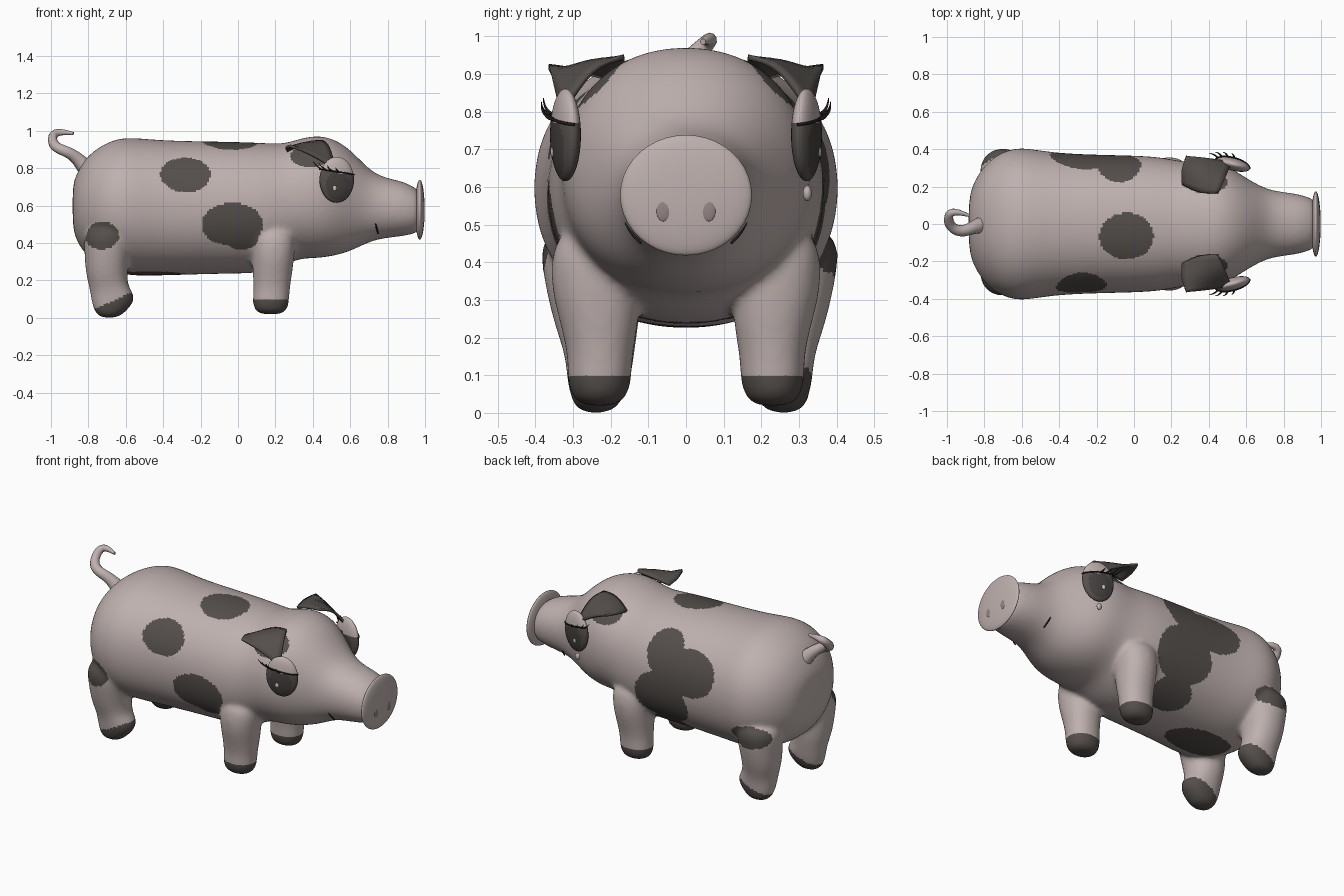
import bpy, bmesh, math
from mathutils import Vector, Matrix

cube = bpy.data.objects.get("Cube")
if cube:
    bpy.data.objects.remove(cube)


def material(name, rgb):
    m = bpy.data.materials.new(name)
    m.use_nodes = True
    m.diffuse_color = (*rgb, 1)
    m.node_tree.nodes["Principled BSDF"].inputs["Base Color"].default_value = (*rgb, 1)
    return m


SKIN = material("dusty pink skin", (0.52, 0.44, 0.43))
DARK = material("dark brown patch", (0.09, 0.078, 0.072))
IRIS = material("dark iris", (0.06, 0.053, 0.05))
LASH = material("black lash", (0.015, 0.013, 0.012))
SHINE = material("pale eye shine", (0.6, 0.58, 0.56))
NOSE = material("nostril pink", (0.29, 0.235, 0.23))


def make_object(name, bm, *mats):
    bmesh.ops.recalc_face_normals(bm, faces=bm.faces)
    me = bpy.data.meshes.new(name)
    bm.to_mesh(me)
    bm.free()
    for m in mats:
        me.materials.append(m)
    me.shade_smooth()
    ob = bpy.data.objects.new(name, me)
    bpy.context.collection.objects.link(ob)
    return ob


def evaluated_mesh(ob):
    deps = bpy.context.evaluated_depsgraph_get()
    me = bpy.data.meshes.new_from_object(ob.evaluated_get(deps))
    me.shade_smooth()
    return me


def apply_modifiers(ob):
    me = evaluated_mesh(ob)
    ob.modifiers.clear()
    ob.data = me


def loft(bm, rings, count=24):
    # Each ring is (centre, first axis, second axis), slightly squared
    loops = []
    for c, u, v in rings:
        loop = []
        for i in range(count):
            a = math.tau * i / count
            k = [math.copysign(abs(t) ** 0.93, t) for t in (math.cos(a), math.sin(a))]
            loop.append(bm.verts.new(Vector(c) + Vector(u) * k[0] + Vector(v) * k[1]))
        loops.append(loop)
    for a, b in zip(loops, loops[1:]):
        for i in range(count):
            j = (i + 1) % count
            bm.faces.new((a[i], a[j], b[j], b[i]))
    bm.faces.new(loops[0][::-1])
    bm.faces.new(loops[-1])


def ellipsoid(name, centre, radii, *mats, turn=0, segments=32):
    bm = bmesh.new()
    bmesh.ops.create_uvsphere(bm, u_segments=segments, v_segments=segments // 2, radius=1)
    bm.transform(Matrix.Translation(centre) @ Matrix.Rotation(turn, 4, "Z")
                 @ Matrix.Diagonal((*radii, 1)))
    return make_object(name, bm, *mats)


def tube(name, points, radii, mat):
    cu = bpy.data.curves.new(name, "CURVE")
    cu.dimensions = "3D"
    cu.bevel_depth = 1
    cu.bevel_resolution = 3
    cu.use_fill_caps = True
    sp = cu.splines.new("NURBS")
    sp.points.add(len(points) - 1)
    for p, co, r in zip(sp.points, points, radii):
        p.co = (*co, 1)
        p.radius = r
    sp.order_u = min(4, len(points))
    sp.use_endpoint_u = True
    cu.materials.append(mat)
    path = bpy.data.objects.new(name + "_path", cu)
    bpy.context.collection.objects.link(path)
    me = evaluated_mesh(path)
    bpy.data.objects.remove(path)
    bpy.context.collection.objects.link(bpy.data.objects.new(name, me))


# Body profile: x, half width, bottom, top
BODY = [(-.885, .1, .5, .7), (-.87, .2, .42, .76), (-.82, .29, .34, .85), (-.76, .355, .29, .905),
        (-.68, .4, .25, .95), (-.59, .415, .22, .972), (-.42, .38, .222, .95),
        (-.1, .372, .233, .946), (.12, .366, .233, .94), (.24, .34, .27, .93),
        (.32, .333, .315, .958), (.42, .333, .315, .98), (.51, .308, .327, .962),
        (.6, .248, .352, .905), (.7, .19, .405, .793), (.78, .174, .425, .75),
        (.89, .161, .435, .73), (.955, .136, .453, .692), (.97, .125, .46, .68)]
# Leg profiles: x, y, z, radius along x, radius along y
FRONT_LEG = [(.19, .25, .5, .12, .1), (.19, .245, .35, .115, .12), (.185, .23, .25, .108, .108),
             (.18, .228, .15, .096, .085), (.175, .23, .08, .1, .087), (.175, .23, .035, .085, .07),
             (.175, .23, .018, .05, .04)]
HIND_LEG = [(-.7, .28, .5, .13, .13), (-.7, .258, .35, .122, .13), (-.705, .248, .24, .111, .115),
            (-.69, .24, .16, .104, .093), (-.662, .24, .105, .126, .088), (-.685, .247, .03, .085, .07),
            (-.69, .25, -.002, .045, .04)]
bm = bmesh.new()
loft(bm, [((x, 0, (lo + hi) / 2), (0, w, 0), (0, 0, (hi - lo) / 2)) for x, w, lo, hi in BODY])
for side in (-1, 1):
    for leg, shift in ((FRONT_LEG, 0), (HIND_LEG, .01)):
        loft(bm, [((x, y * side + shift, z), (rx, 0, 0), (0, ry, 0)) for x, y, z, rx, ry in leg])
body = make_object("body", bm, SKIN, DARK)
sub = body.modifiers.new("round", "SUBSURF")
sub.levels = 2
remesh = body.modifiers.new("merge", "REMESH")
remesh.mode = "VOXEL"
remesh.voxel_size = 0.0115
relax = body.modifiers.new("relax", "SMOOTH")
relax.factor = 0.5
relax.iterations = 14
apply_modifiers(body)

# Patches: centre and radii of the coat regions
PATCHES = [((-.28, -.36, .77), (.135, .2, .1)), ((-.03, -.36, .495), (.165, .12, .12)),
           ((.02, -.36, .43), (.095, .1, .095)), ((-.04, -.07, .94), (.145, .13, .1)),
           ((-.73, -.37, .44), (.095, .16, .075)), ((-.7, .37, .425), (.13, .12, .062)),
           ((-.48, -.02, .23), (.22, .13, .06)), ((-.08, .34, .8), (.12, .13, .18)),
           ((-.26, .36, .7), (.19, .12, .145)), ((-.07, .38, .45), (.19, .13, .21)),
           ((-.08, .27, .27), (.14, .17, .1)),
           ((.39, .27, .89), (.125, .12, .085)), ((.39, -.27, .89), (.125, .12, .085))]


def is_dark(p):
    # Hooves: level at the front, sloping up towards the toes behind
    hoof = p.z < (0.095 if p.x > 0 else min(0.16, 0.045 + 0.45 * (p.x + 0.77)))
    return hoof or any(sum(((p[i] - c[i]) / r[i]) ** 2 for i in range(3)) < 1 for c, r in PATCHES)


for f in body.data.polygons:
    f.material_index = int(is_dark(f.center))

# Snout plate, tear and tail
ellipsoid("snout_plate", (.972, 0, .578), (.026, .175, .16), SKIN, segments=40)
ellipsoid("tear", (.52, .322, .583), (.016, .012, .021), SKIN, segments=16)
tube("tail", [(-.79, 0, .77), (-.85, -.01, .85), (-.91, -.05, .89), (-.985, -.02, .91), (-1.0, .05, .975),
              (-.965, .075, 1.0), (-.88, .045, .985)], [.055, .034, .03, .028, .024, .02, .008], SKIN)

EAR = [[(.26, .21, .89), (.36, .16, .94), (.45, .165, .945)],
       [(.25, .29, .91), (.36, .285, .95), (.49, .25, .925)],
       [(.28, .365, .92), (.385, .35, .88), (.52, .33, .795)]]
for side, label in ((-1, "right"), (1, "left")):
    # Ear flap
    bm = bmesh.new()
    grid = [[bm.verts.new((x, y * side, z)) for x, y, z in row] for row in EAR]
    for a, b in zip(grid, grid[1:]):
        for i in range(2):
            bm.faces.new((a[i], a[i + 1], b[i + 1], b[i]))
    ear = make_object(label + "_ear", bm, DARK)
    sub = ear.modifiers.new("round", "SUBSURF")
    sub.levels = 2
    sub.boundary_smooth = "PRESERVE_CORNERS"
    thick = ear.modifiers.new("thickness", "SOLIDIFY")
    thick.thickness = 0.014
    thick.offset = 0
    apply_modifiers(ear)

    # Eye with lid and iris chosen by height and distance
    turn = -side * math.radians(15)
    eye_pos = Vector((.528, .32 * side, .738))
    frame = Matrix.Translation(eye_pos) @ Matrix.Rotation(turn, 4, "Z")
    eye = ellipsoid(label + "_eye", eye_pos, (.095, .034, .123), DARK, SKIN, IRIS, turn=turn, segments=48)
    inverse = frame.inverted()
    for f in eye.data.polygons:
        p = inverse @ f.center
        if p.z > 0.04 - 0.15 * p.x:
            f.material_index = 1
        elif math.hypot(p.x / .065, (p.z + .03) / .08) < 1:
            f.material_index = 2
    ellipsoid(label + "_eye_shine", frame @ Vector((-.02, side * .031, -.045)),
              (.011, .004, .014), SHINE, turn=turn, segments=16)

    # Lid rim and lashes
    rim = []
    for i in range(9):
        a = math.pi * i / 8
        x = -.096 * math.cos(a)
        rim.append(frame @ Vector((x, side * .036 * math.sin(a), .042 - .15 * x)))
    tube(label + "_lid_rim", rim, [.004] * 9, LASH)
    for i, p in enumerate(rim[1:5]):
        tip = p + Vector((-.045 + .01 * i, side * .022, .042 - .006 * i))
        bend = (p + tip) / 2 + Vector((0, side * .01, -.008))
        tube(label + "_lash_" + str(i + 1), [p, bend, tip], [.005, .004, .001], LASH)

    # Nostril and mouth corner
    ellipsoid(label + "_nostril", (.993, .06 * side, .537), (.005, .019, .029), NOSE, segments=20)
    tube(label + "_mouth_corner", [(.735, .16 * side, .505), (.742, .145 * side, .475),
                                   (.75, .12 * side, .45)], [.003, .006, .003], LASH)
